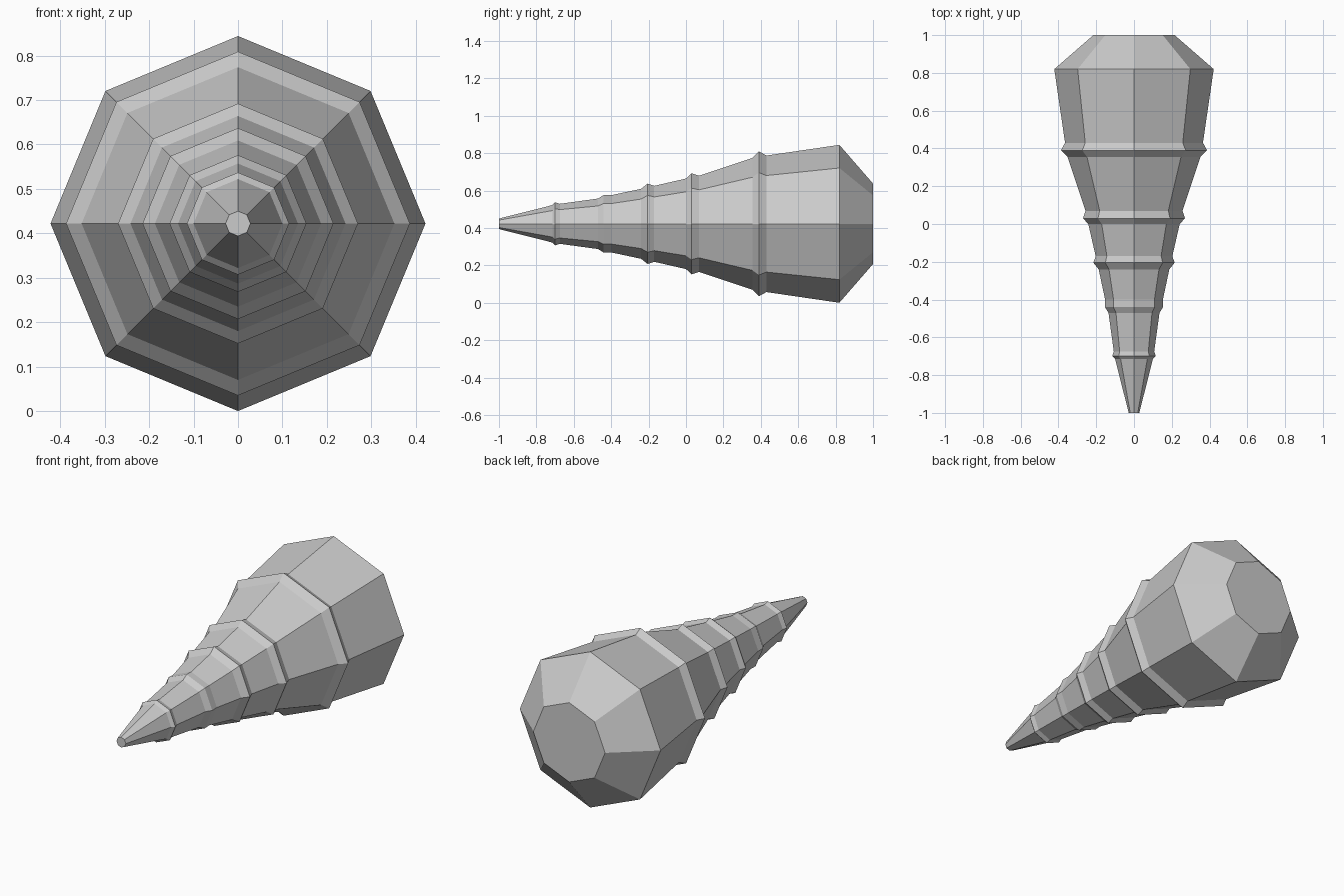
import bpy, bmesh, math

if "Cube" in bpy.data.objects:
    bpy.data.objects.remove(bpy.data.objects["Cube"])

SIDES = 8
AXIS_Z = 0.422

# (y, radius) profile from the tip to the rear: each ridge is a dip, crest and shoulder
profile = [(-1.0, 0.028)]
ridges = [
    ((-0.715, 0.100), (-0.70, 0.115), (-0.675, 0.107)),
    ((-0.47, 0.135), (-0.44, 0.154), (-0.40, 0.153)),
    ((-0.24, 0.187), (-0.205, 0.215), (-0.17, 0.203)),
    ((0.00, 0.242), (0.03, 0.270), (0.07, 0.257)),
    ((0.355, 0.352), (0.39, 0.387), (0.43, 0.365)),
]
for ridge in ridges:
    profile.extend(ridge)
profile += [(0.82, 0.422), (1.0, 0.215)]


def lathe_along_y(name, points):
    bm = bmesh.new()
    rings = []
    for y, r in points:
        rings.append([bm.verts.new((r * math.cos(a), y, AXIS_Z + r * math.sin(a)))
                      for a in (2 * math.pi * i / SIDES for i in range(SIDES))])
    for lower, upper in zip(rings, rings[1:]):
        for i in range(SIDES):
            j = (i + 1) % SIDES
            bm.faces.new((lower[i], lower[j], upper[j], upper[i]))
    bm.faces.new(rings[0])
    bm.faces.new(rings[-1])
    bmesh.ops.recalc_face_normals(bm, faces=bm.faces)
    mesh = bpy.data.meshes.new(name)
    bm.to_mesh(mesh)
    bm.free()
    obj = bpy.data.objects.new(name, mesh)
    bpy.context.collection.objects.link(obj)
    return obj


# Ridged, tapering horn with closed ends
lathe_along_y("ridged_horn", profile)
